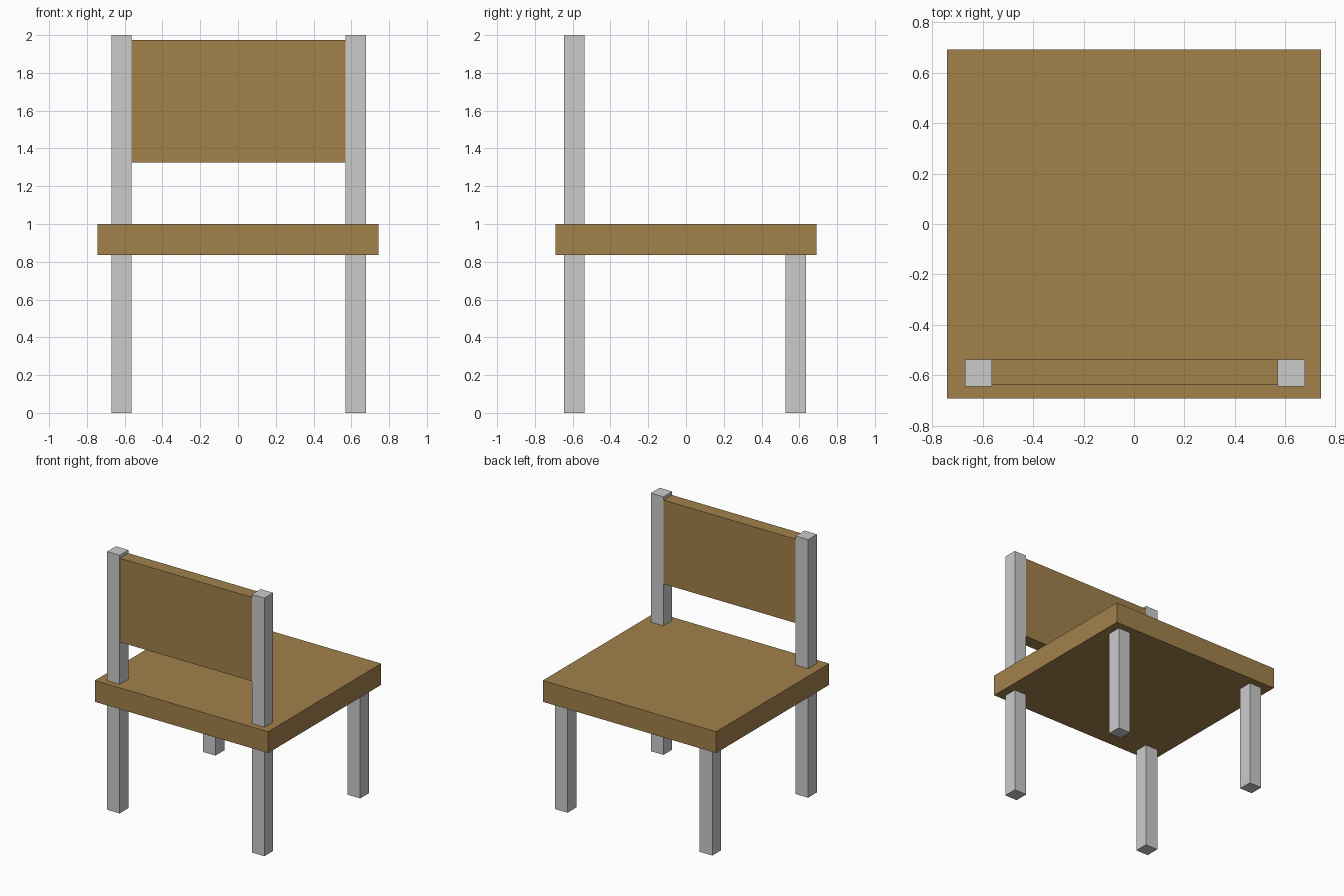
import bpy

if "Cube" in bpy.data.objects:
    bpy.data.objects.remove(bpy.data.objects["Cube"])


def box(name, lo, hi, mat=None):
    """Axis-aligned box between two corners."""
    centre = [(a + b) / 2 for a, b in zip(lo, hi)]
    size = [b - a for a, b in zip(lo, hi)]
    bpy.ops.mesh.primitive_cube_add(size=1, location=centre)
    ob = bpy.context.object
    ob.name = name
    ob.scale = size
    bpy.ops.object.transform_apply(location=False, rotation=False, scale=True)
    if mat:
        ob.data.materials.append(mat)
    return ob


wood = bpy.data.materials.new("wood")
wood.diffuse_color = (0.36, 0.22, 0.07, 1)
wood.use_nodes = True
wood.node_tree.nodes["Principled BSDF"].inputs["Base Color"].default_value = wood.diffuse_color

# Seat slab
box("seat", (-0.743, -0.692, 0.835), (0.743, 0.692, 1.0), wood)

# Tall posts carry the backrest, short legs support the open side
for side, x in (("left", -0.671), ("right", 0.57)):
    box(f"back_post_{side}", (x, -0.645, 0), (x + 0.108, -0.537, 2.0))
    box(f"short_leg_{side}", (x, 0.528, 0), (x + 0.108, 0.636, 0.835))

# Backrest panel between the posts
box("backrest", (-0.563, -0.64, 1.325), (0.57, -0.537, 1.975), wood)
